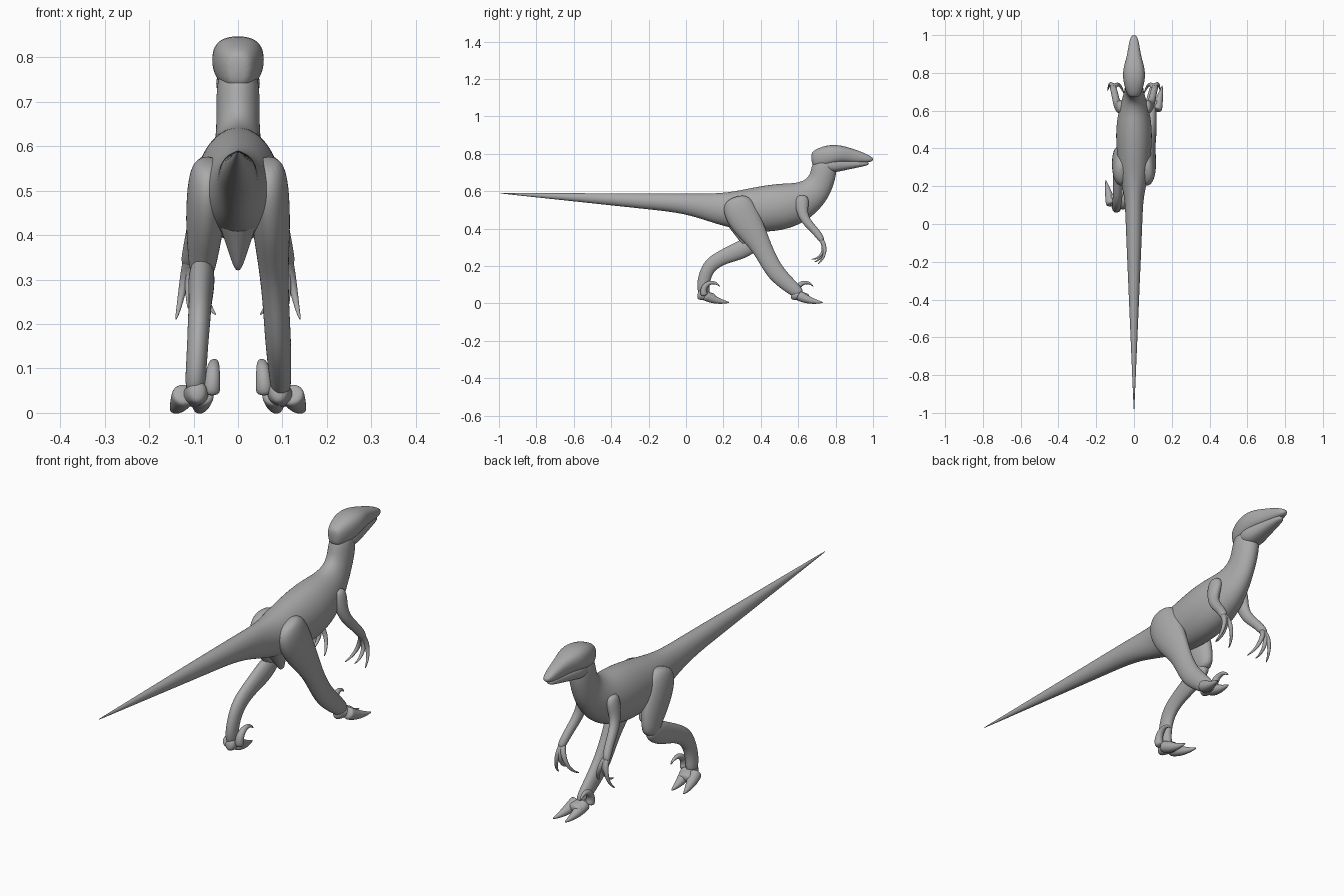
import bpy
import bmesh
from math import sin, cos, tau
from mathutils import Vector

default_cube = bpy.data.objects.get("Cube")
if default_cube:
    bpy.data.objects.remove(default_cube, do_unlink=True)

# One grey skin for the whole animal
skin = bpy.data.materials.new("grey_skin")
skin.use_nodes = True
grey = (0.4, 0.4, 0.4, 1)
skin.diffuse_color = grey
skin.node_tree.nodes["Principled BSDF"].inputs["Base Color"].default_value = grey

SIDES = 16


def loft(name, rows, side=1, boxy=1):
    """Skin rings along a path; each row is x, y, z, half width, half depth."""
    builder = bmesh.new()
    centres = [Vector((side * row[0], row[1], row[2])) for row in rows]
    rings = []
    for index, row in enumerate(rows):
        before = centres[max(index - 1, 0)]
        after = centres[min(index + 1, len(rows) - 1)]
        tangent = (after - before).normalized()
        across = Vector((1, 0, 0))
        across = (across - tangent * across.dot(tangent)).normalized()
        normal = across.cross(tangent)
        ring = []
        for step in range(SIDES):
            angle = tau * step / SIDES
            sideways, upward = (
                abs(value) ** boxy * (1 if value > 0 else -1)
                for value in (cos(angle), sin(angle)))
            point = centres[index] + across * sideways * row[3] + normal * upward * row[4]
            ring.append(builder.verts.new(point))
        rings.append(ring)
    for first, second in zip(rings, rings[1:]):
        for step in range(SIDES):
            following = (step + 1) % SIDES
            builder.faces.new((first[step], first[following],
                               second[following], second[step]))
    builder.faces.new(rings[0][::-1])
    builder.faces.new(rings[-1])
    bmesh.ops.recalc_face_normals(builder, faces=builder.faces)
    mesh = bpy.data.meshes.new(name)
    builder.to_mesh(mesh)
    builder.free()
    mesh.materials.append(skin)
    mesh.polygons.foreach_set("use_smooth", [True] * len(mesh.polygons))
    part = bpy.data.objects.new(name, mesh)
    bpy.context.collection.objects.link(part)
    smoothing = part.modifiers.new("smoothing", "SUBSURF")
    smoothing.levels = smoothing.render_levels = 2


def taper(start, end, count):
    """Evenly blended rows from one ring to another."""
    return [tuple(a + (b - a) * step / (count - 1) for a, b in zip(start, end))
            for step in range(count)]


def central(name, rows, boxy=1):
    """Loft on the middle plane; each row is y, z, half width, half depth."""
    loft(name, [(0, *row) for row in rows], boxy=boxy)


def limb(name, rows, side, floor_x, lean):
    """Limb that leans inward with height; each row is y, z, half depth."""
    loft(name, [(floor_x - lean * z, y, z, .01 + depth * .4, depth)
                for y, z, depth in rows], side)


def digit(name, start, end_x, length, radius, pitch, turn, side):
    """Toe, finger or claw that curls by a fixed turn at each step."""
    x, y, z = start
    steps = 7
    rows = []
    for step in range(steps + 1):
        along = step / steps
        thickness = radius * (1 - along ** 1.5) + .002
        rows.append((x + (end_x - x) * along, y, z, thickness, thickness))
        y += cos(pitch) * length / steps
        z += sin(pitch) * length / steps
        pitch += turn
    loft(name, rows, side)


# Tail, torso and neck in one sweep
tail = taper((-1, .59, .001, .001), (0, .535, .045, .054), 6)
torso = [(.15, .51, .05, .08), (.25, .5, .08, .1), (.35, .5, .09, .12),
         (.47, .51, .1, .13), (.57, .53, .09, .12), (.64, .56, .07, .1)]
neck = [(.7, .61, .05, .08), (.73, .67, .05, .07),
        (.74, .73, .05, .07), (.75, .78, .04, .05)]
central("body", tail + torso + neck)

# Head: skull and lower jaw, meeting at the mouth line
central("skull", [
    (.67, .77, .02, .03), (.69, .77, .04, .05), (.76, .79, .06, .06),
    (.82, .8, .06, .05), (.88, .79, .04, .04), (.94, .78, .03, .03),
    (.99, .77, .02, .015), (1, .77, .005, .005)], boxy=.8)
central("lower_jaw", [(.72, .75, .03, .02)]
        + taper((.77, .74, .055, .045), (.98, .75, .015, .01), 5), boxy=.85)

# Keel under the hips
central("hip_keel", taper((.26, .46, .055, .06), (.315, .32, .007, .015), 5))

# Legs: the left one strides forward, the right one trails
hip = [(.26, .57, .04), (.27, .54, .08), (.29, .49, .09), (.33, .42, .085)]
limb("left_leg", hip + [
    (.39, .33, .06), (.43, .25, .05), (.48, .16, .05), (.56, .09, .04),
    (.62, .04, .03)], 1, .1, .06)
limb("right_thigh", hip + [(.36, .35, .06), (.37, .3, .04)], -1, .1, .06)
limb("right_lower_leg", [
    (.38, .33, .03), (.34, .31, .05), (.28, .28, .05), (.2, .25, .04),
    (.13, .21, .04), (.1, .15, .035), (.09, .09, .035), (.1, .04, .03)],
    -1, .1, .06)

for label, side, heel in (("left", 1, .6), ("right", -1, .1)):
    # Foot pad, two long toes and a raised sickle claw on the inside
    loft(f"{label}_foot", taper((.09, heel - .04, .05, .02, .03),
                                (.1, heel + .06, .03, .04, .02), 4), side)
    for toe, root, end in (("outer", .12, .15), ("middle", .08, .09)):
        digit(f"{label}_{toe}_toe", (root, heel, .045), end,
              .14, .026, -.5, .07, side)
    digit(f"{label}_sickle_claw", (.06, heel, .04), .05,
          .15, .018, 1.9, -.45, side)

    # Arm folded forward from the shoulder, with three curled fingers
    limb(f"{label}_arm", [
        (.62, .58, .03), (.62, .54, .04), (.62, .49, .03), (.64, .44, .025),
        (.69, .39, .02), (.72, .35, .02), (.73, .33, .01)], side, .18, .2)
    for finger, end, turn in (("outer", .14, -.25), ("middle", .11, -.35),
                              ("inner", .05, -.3)):
        digit(f"{label}_{finger}_finger", (.11, .715, .35), end,
              .16, .011, -.9, turn, side)
